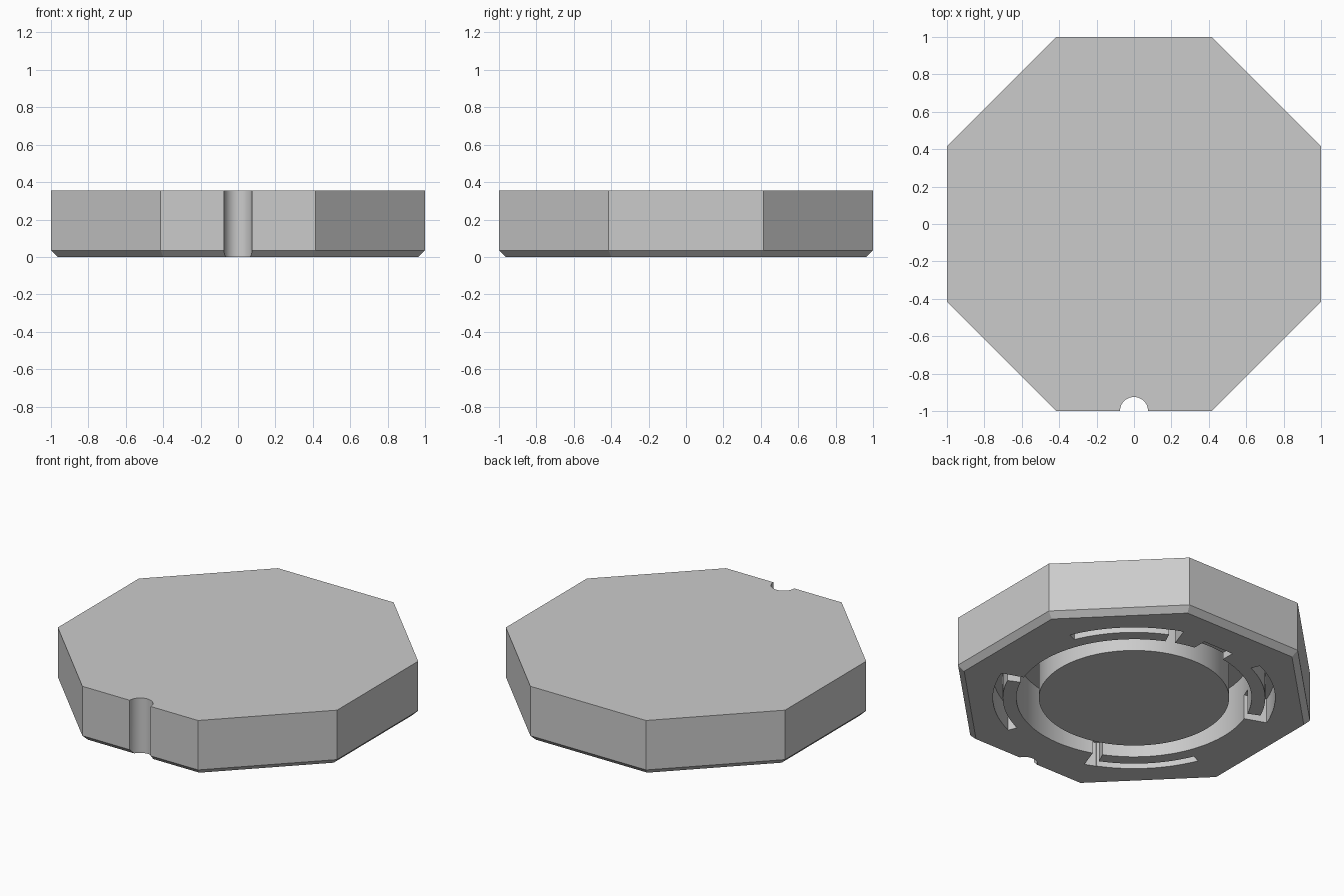
import bpy, bmesh
from math import radians, cos, sin, tan, pi

cube = bpy.data.objects.get("Cube")
if cube:
    bpy.data.objects.remove(cube, do_unlink=True)

HEIGHT = 0.355
CHAMFER = 0.035
GROOVE_DEPTH = 0.3
SLOT_DEPTH = 0.16
BELOW = -0.1

grey = bpy.data.materials.new("light_grey")
grey.use_nodes = True
colour = (0.6, 0.6, 0.6, 1)
grey.diffuse_color = colour
grey.node_tree.nodes["Principled BSDF"].inputs["Base Color"].default_value = colour


def make_object(name, bm):
    bmesh.ops.recalc_face_normals(bm, faces=bm.faces)
    mesh = bpy.data.meshes.new(name)
    bm.to_mesh(mesh)
    bm.free()
    mesh.materials.append(grey)
    obj = bpy.data.objects.new(name, mesh)
    bpy.context.collection.objects.link(obj)
    return obj


def loft(name, rings):
    """Solid through a stack of matching rings, capped at both ends."""
    bm = bmesh.new()
    loops = [[bm.verts.new(p) for p in ring] for ring in rings]
    for low, high in zip(loops, loops[1:]):
        for i in range(len(low)):
            j = (i + 1) % len(low)
            bm.faces.new((low[i], low[j], high[j], high[i]))
    bm.faces.new(loops[0])
    bm.faces.new(loops[-1])
    return make_object(name, bm)


def polygon(radius, sides, z, turn=0.0, cx=0.0, cy=0.0):
    angles = [turn + 2 * pi * i / sides for i in range(sides)]
    return [(cx + radius * cos(a), cy + radius * sin(a), z) for a in angles]


def arc_block(name, inner, outer, start, end, depth):
    """Curved block between two radii and two angles in degrees."""
    steps = max(2, round((end - start) / 3))
    angles = [radians(start + (end - start) * i / steps) for i in range(steps + 1)]
    outline = [(outer * cos(a), outer * sin(a)) for a in angles]
    outline += [(inner * cos(a), inner * sin(a)) for a in reversed(angles)]
    return loft(name, [[(x, y, z) for x, y in outline] for z in (BELOW, depth)])


def ring_block(name, inner, outer, depth, sides=96):
    """Full annular block."""
    bm = bmesh.new()
    section = ((inner, BELOW), (outer, BELOW), (outer, depth), (inner, depth))
    loops = [[bm.verts.new(p) for p in polygon(r, sides, z)] for r, z in section]
    for low, high in zip(loops, loops[1:] + loops[:1]):
        for i in range(sides):
            j = (i + 1) % sides
            bm.faces.new((low[i], low[j], high[j], high[i]))
    return make_object(name, bm)


def cut(target, cutter):
    cutter.hide_render = True
    mod = target.modifiers.new("cut", "BOOLEAN")
    mod.operation = "DIFFERENCE"
    mod.solver = "EXACT"
    mod.object = cutter
    bpy.context.view_layer.objects.active = target
    bpy.ops.object.modifier_apply(modifier=mod.name)
    bpy.data.objects.remove(cutter, do_unlink=True)


# Octagonal body with a chamfered lower edge
corner = 1 / cos(pi / 8)
body = loft("octagonal_body", [
    polygon(corner * (1 - CHAMFER), 8, 0, pi / 8),
    polygon(corner, 8, CHAMFER, pi / 8),
    polygon(corner, 8, HEIGHT, pi / 8),
])

# Half-round notch down the front
cut(body, loft("front_notch", [polygon(0.075, 48, z, cy=-1) for z in (BELOW, 0.5)]))

# Deep ring groove around the central boss
cut(body, ring_block("ring_groove", 0.558, 0.69, GROOVE_DEPTH))

# Four locking slots, each with an entry channel from the groove
for quarter in range(4):
    turn = 90 * quarter
    cut(body, arc_block("locking_slot", 0.77, 0.828, 23 + turn, 68 + turn, SLOT_DEPTH))
    cut(body, arc_block("entry_channel", 0.65, 0.83, 65.5 + turn, 70.5 + turn, SLOT_DEPTH))

# Shallow rectangular recess on the back side of the groove
recess = [(-0.108, 0.62), (0.108, 0.62), (0.108, 0.77), (-0.108, 0.77)]
cut(body, loft("back_recess", [[(x, y, z) for x, y in recess] for z in (BELOW, 0.045)]))

# Smooth curved walls, sharp edges kept
bpy.ops.object.select_all(action="DESELECT")
body.select_set(True)
bpy.context.view_layer.objects.active = body
bpy.ops.object.shade_smooth_by_angle(angle=radians(30))
